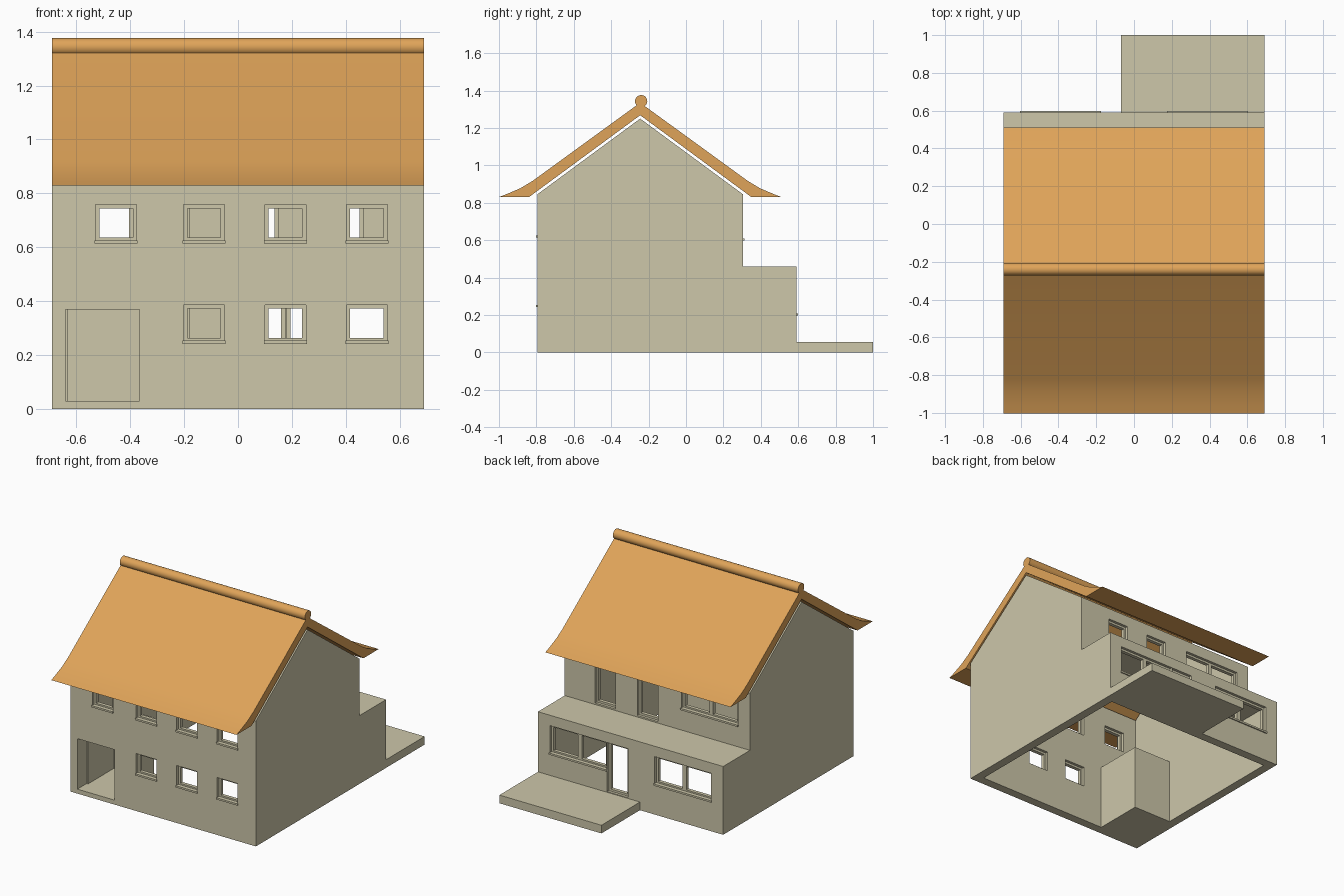
import bpy, bmesh, math
from mathutils import Matrix

cube = bpy.data.objects.get("Cube")
if cube:
    bpy.data.objects.remove(cube, do_unlink=True)


def material(name, rgb):
    m = bpy.data.materials.new(name)
    m.use_nodes = True
    m.diffuse_color = (*rgb, 1)
    m.node_tree.nodes["Principled BSDF"].inputs["Base Color"].default_value = (*rgb, 1)
    return m


PLASTER = material("beige plaster", (0.61, 0.57, 0.40))
TILE = material("orange roof", (0.74, 0.37, 0.10))


def finish(name, bm, mat):
    bmesh.ops.recalc_face_normals(bm, faces=bm.faces)
    me = bpy.data.meshes.new(name)
    bm.to_mesh(me)
    bm.free()
    me.materials.append(mat)
    ob = bpy.data.objects.new(name, me)
    bpy.context.collection.objects.link(ob)
    return ob


def add_box(bm, x0, x1, y0, y1, z0, z1):
    centre = Matrix.Translation(((x0 + x1) / 2, (y0 + y1) / 2, (z0 + z1) / 2))
    size = Matrix.Diagonal((x1 - x0, y1 - y0, z1 - z0, 1))
    bmesh.ops.create_cube(bm, size=1, matrix=centre @ size)


def boxes(name, *dims):
    bm = bmesh.new()
    for d in dims:
        add_box(bm, *d)
    return finish(name, bm, PLASTER)


def extrude_x(name, profile, half, mat):
    """Side profile of (y, z) points drawn out along x."""
    bm = bmesh.new()
    face = bm.faces.new([bm.verts.new((-half, y, z)) for y, z in profile])
    out = bmesh.ops.extrude_face_region(bm, geom=[face])
    moved = [v for v in out["geom"] if isinstance(v, bmesh.types.BMVert)]
    bmesh.ops.translate(bm, verts=moved, vec=(2 * half, 0, 0))
    return finish(name, bm, mat)


def activate(ob):
    bpy.ops.object.select_all(action="DESELECT")
    ob.select_set(True)
    bpy.context.view_layer.objects.active = ob


def cut(target, *dims):
    cutter = boxes("cutter", dims)
    cutter.hide_render = True
    mod = target.modifiers.new("cut", "BOOLEAN")
    mod.operation, mod.solver, mod.object = "DIFFERENCE", "EXACT", cutter
    activate(target)
    bpy.ops.object.modifier_apply(modifier=mod.name)
    bpy.data.objects.remove(cutter, do_unlink=True)


# Main dimensions
HALF, FRONT, BACK, EXT = 0.69, -0.795, 0.305, 0.59
RIDGE, EAVE, GABLE, THICK = -0.245, 0.845, 1.25, 0.06

# Wall shell with the lower rear extension, hollow and open below
walls = extrude_x("house_walls", [(FRONT, 0), (EXT, 0), (EXT, 0.46), (BACK, 0.46),
                                  (BACK, EAVE), (RIDGE, GABLE), (FRONT, EAVE)], HALF, PLASTER)
inner = HALF - THICK
cut(walls, -inner, inner, FRONT + THICK, BACK - THICK, -0.1, 1.5)
cut(walls, -inner, inner, 0.1, EXT - THICK, -0.1, 0.42)


def opening(name, x0, x1, z0, z1, face, out, mullion=False, sill=True):
    """Cut a hole in the wall and fit a recessed frame and a sill."""
    mid = face - out * THICK / 2
    cut(walls, x0, x1, mid - 0.08, mid + 0.08, z0, z1)
    w, ya, yb = 0.014, mid - 0.012, mid + 0.012
    bars = [(x0, x0 + w, ya, yb, z0, z1), (x1 - w, x1, ya, yb, z0, z1),
            (x0 + w, x1 - w, ya, yb, z0, z0 + w), (x0 + w, x1 - w, ya, yb, z1 - w, z1)]
    if mullion:
        c = (x0 + x1) / 2
        bars.append((c - w, c + w, ya, yb, z0 + w, z1 - w))
    boxes(name + "_frame", *bars)
    if sill:
        ys = sorted((mid, face + out * 0.008))
        boxes(name + "_sill", (x0 - 0.004, x1 + 0.004, *ys, z0 - 0.008, z0 + 0.004))


# Front windows
for i, c in enumerate((-0.452, -0.126, 0.176, 0.478)):
    opening(f"front_upper_window_{i}", c - 0.076, c + 0.076, 0.622, 0.758, FRONT, -1)
    if i:
        opening(f"front_lower_window_{i}", c - 0.076, c + 0.076, 0.25, 0.387, FRONT, -1)

# Rear windows and doors
for side, x0 in (("left", 0.18), ("right", -0.6)):
    opening(f"rear_lower_window_{side}", x0, x0 + 0.42, 0.205, 0.39, EXT, 1, True)
opening("rear_upper_window", -0.6, -0.18, 0.605, 0.77, BACK, 1, True)
opening("garden_door", 0.02, 0.174, 0.06, 0.39, EXT, 1, sill=False)
for i, x0 in enumerate((-0.005, 0.31)):
    opening(f"balcony_door_{i}", x0, x0 + 0.154, 0.47, 0.77, BACK, 1, sill=False)

# Garage opening and room
cut(walls, -0.64, -0.365, FRONT - 0.05, FRONT + 0.1, 0.03, 0.37)
gx, gy, g0 = -0.345, -0.4, FRONT + THICK
boxes("garage_room",
      (-inner, gx, g0, gy, 0, 0.03),
      (-inner, gx, g0, gy, 0.42, 0.44),
      (gx - 0.02, gx, g0, gy, 0.03, 0.42),
      (-inner, gx - 0.02, gy - 0.02, gy, 0.03, 0.42))

# Rear terrace
boxes("terrace", (-0.07, HALF, EXT, 1.0, 0, 0.055))

# Roof shell with flared eaves, mirrored about the ridge line
upper = [(0.757, 0.83), (0.715, 0.846), (0.64, 0.878), (0.575, 0.917)]
under = [(0.595, 0.83)]
profile = ([(RIDGE - d, z) for d, z in upper] + [(RIDGE, 1.335)]
           + [(RIDGE + d, z) for d, z in reversed(upper)]
           + [(RIDGE + d, z) for d, z in under] + [(RIDGE, 1.268)]
           + [(RIDGE - d, z) for d, z in under])
roof = extrude_x("roof", profile, HALF, TILE)

# Rounded ridge cap
bm = bmesh.new()
bmesh.ops.create_cone(bm, cap_ends=True, segments=20, radius1=0.033, radius2=0.033, depth=2 * HALF,
                      matrix=Matrix.Translation((0, RIDGE + 0.005, 1.343)) @ Matrix.Rotation(math.pi / 2, 4, "Y"))
cap = finish("ridge_cap", bm, TILE)

for ob in (roof, cap):
    activate(ob)
    bpy.ops.object.shade_smooth_by_angle(angle=math.radians(30))
